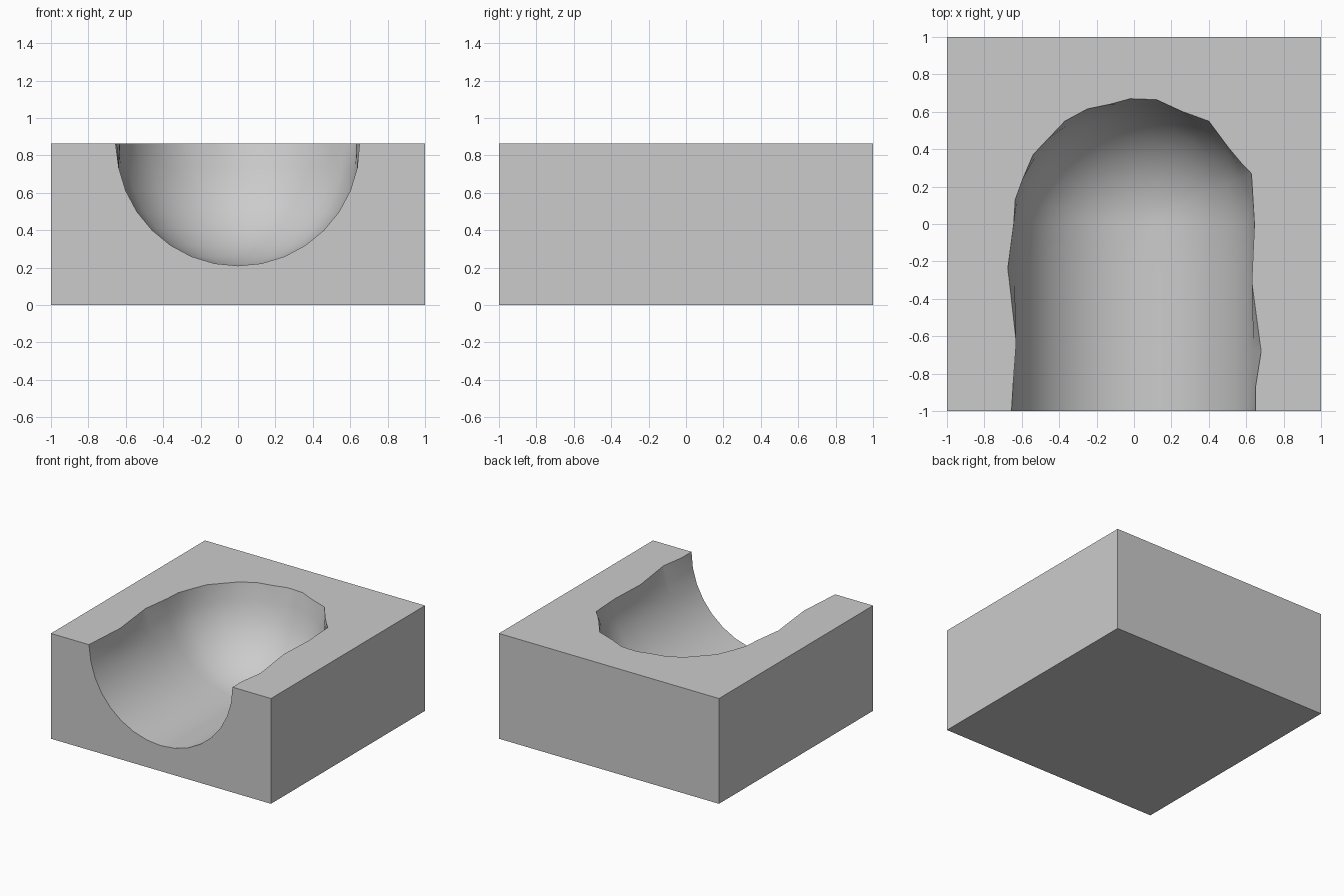
import bpy, bmesh, math

if "Cube" in bpy.data.objects:
    bpy.data.objects.remove(bpy.data.objects["Cube"])

TOP, CZ, R, STEPS = 0.865, 0.86, 0.65, 8

# Uneven rim of the straight trough: (y, left x, right x), front to middle
trough = [(-1, -.655, .65), (-.87, -.647, .65), (-.68, -.633, .68), (-.63, -.63, .673),
          (-.31, -.666, .63), (-.24, -.675, .633), (0, -.643, .644)]
# Uneven rim of the rounded end, left to right
dome = [(-.635, .13), (-.595, .24), (-.54, .37), (-.46, .455), (-.37, .55), (-.25, .615),
        (-.13, .64), (-.02, .67), (.12, .665), (.25, .605), (.4, .55), (.5, .415),
        (.575, .325), (.628, .27), (.637, .12)]
rim = [(l, y) for y, l, r in trough] + dome + [(r, y) for y, l, r in reversed(trough)]

bm = bmesh.new()


def rib(x, y):
    """One curve from a rim point down to the bottom of the hollow."""
    base = min(y, 0)
    d = math.hypot(x, y - base)
    ux, uy = x / d, (y - base) / d
    verts = [bm.verts.new((x, y, TOP))]
    for i in range(1, STEPS + 1):
        t = math.pi / 2 * i / STEPS
        c = R * math.cos(t)
        verts.append(bm.verts.new((ux * c, base + uy * c, CZ - R * math.sin(t))))
    return verts


# Hollow
ribs = [rib(*p) for p in rim]
for a, b in zip(ribs, ribs[1:]):
    for i in range(STEPS):
        bm.faces.new((a[i], a[i + 1], b[i + 1], b[i]))

# Block around it
corners = [(-1, -1), (1, -1), (1, 1), (-1, 1)]
low = [bm.verts.new((x, y, 0)) for x, y in corners]
high = [bm.verts.new((x, y, TOP)) for x, y in corners]
bm.faces.new(low[::-1])
for i in (1, 2, 3):
    j = (i + 1) % 4
    bm.faces.new((low[i], low[j], high[j], high[i]))
bm.faces.new([high[1], high[2], high[3], high[0]] + [r[0] for r in ribs])
bm.faces.new([low[0], low[1], high[1]] + ribs[-1] + ribs[0][-2::-1] + [high[0]])

bmesh.ops.remove_doubles(bm, verts=bm.verts[:], dist=1e-4)
bmesh.ops.recalc_face_normals(bm, faces=bm.faces[:])
# Split the concave front and top cleanly
bmesh.ops.triangulate(bm, faces=[f for f in bm.faces if len(f.verts) > 4])

mesh = bpy.data.meshes.new("hollowed_block")
bm.to_mesh(mesh)
bm.free()
block = bpy.data.objects.new("hollowed_block", mesh)
bpy.context.collection.objects.link(block)
bpy.context.view_layer.objects.active = block
block.select_set(True)
bpy.ops.object.shade_smooth_by_angle(angle=math.radians(30))
